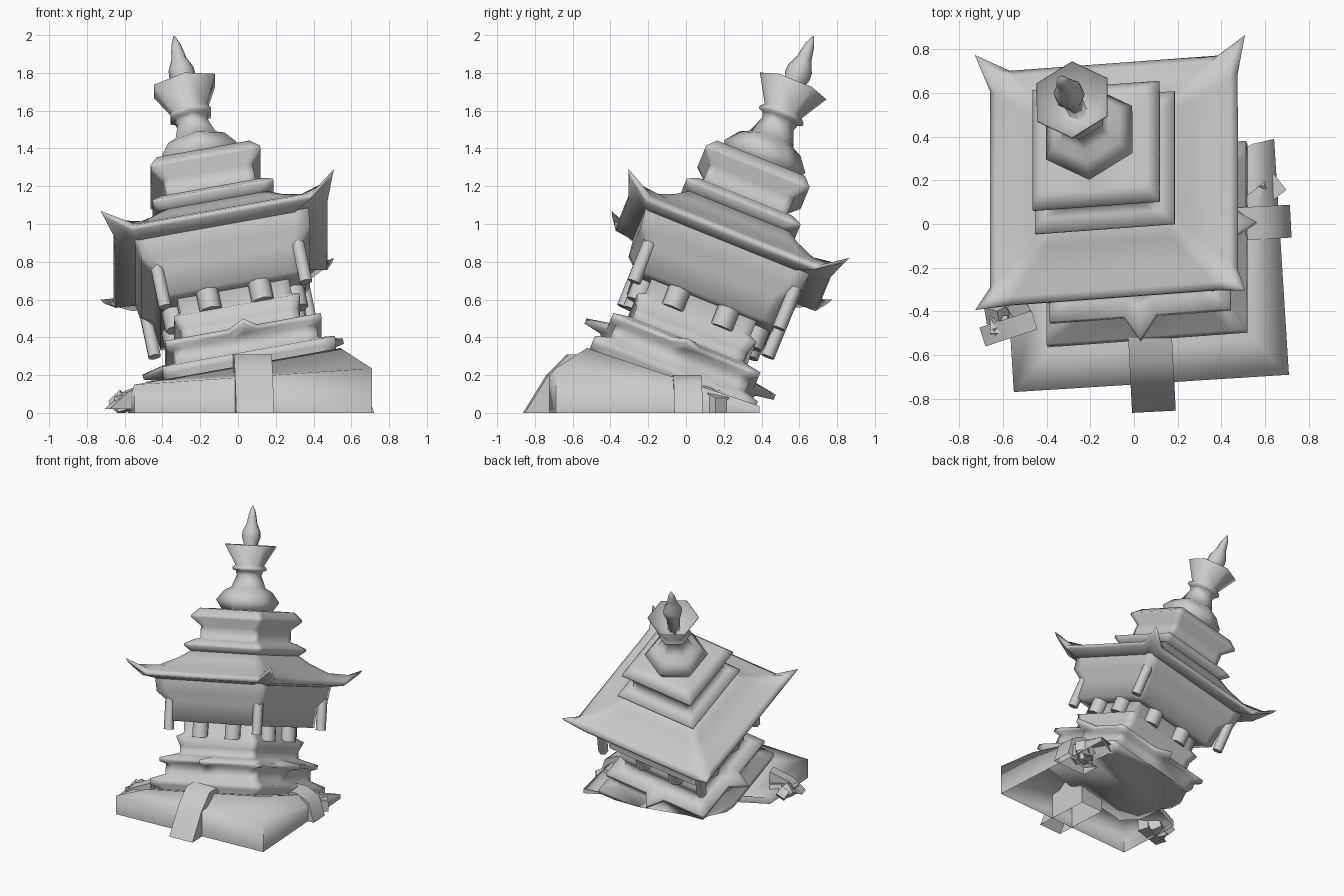
import bpy, bmesh, math, random
from mathutils import Matrix, Vector

if "Cube" in bpy.data.objects:
    bpy.data.objects.remove(bpy.data.objects["Cube"])
random.seed(4)

stone = bpy.data.materials.new("grey_stone")
stone.use_nodes = True
GREY = (0.6, 0.6, 0.6, 1)
stone.diffuse_color = GREY
stone.node_tree.nodes["Principled BSDF"].inputs["Base Color"].default_value = GREY

# Leaning frame shared by the whole tower
U = Vector((0.982, 0.072, 0.176)).normalized()
N = Vector((-0.19, 0.367, 0.911)).normalized()
V = N.cross(U).normalized()
U = V.cross(N)
FOOT = Vector((0.08, -0.132, 0.034))
LEAN = Matrix((U, V, N)).transposed().to_4x4()
LEAN.translation = FOOT


def finish(name, bm, matrix=None, clip=False, fill=True, angle=95):
    if matrix:
        bm.transform(matrix)
    bmesh.ops.recalc_face_normals(bm, faces=bm.faces)
    if clip:  # cut away whatever sinks into the ground
        cut = bmesh.ops.bisect_plane(bm, geom=bm.verts[:] + bm.edges[:] + bm.faces[:],
                                     plane_co=(0, 0, 0), plane_no=(0, 0, 1), clear_inner=True)
        edges = [e for e in cut["geom_cut"] if isinstance(e, bmesh.types.BMEdge)]
        if edges and fill:
            bmesh.ops.holes_fill(bm, edges=edges)
    mesh = bpy.data.meshes.new(name)
    bm.to_mesh(mesh)
    bm.free()
    mesh.materials.append(stone)
    ob = bpy.data.objects.new(name, mesh)
    bpy.context.collection.objects.link(ob)
    bpy.ops.object.select_all(action="DESELECT")
    ob.select_set(True)
    bpy.context.view_layer.objects.active = ob
    bpy.ops.object.shade_smooth_by_angle(angle=math.radians(angle))


def loft(name, rings, **kw):
    """Skin a stack of equal-length point rings and cap both ends."""
    bm = bmesh.new()
    loops = [[bm.verts.new(p) for p in r] for r in rings]
    for a, b in zip(loops, loops[1:]):
        for i in range(len(a)):
            j = (i + 1) % len(a)
            bm.faces.new((a[i], a[j], b[j], b[i]))
    bm.faces.new(loops[0])
    bm.faces.new(loops[-1])
    finish(name, bm, **kw)


def square(w, t, peak=0, flare=0, lift=0):
    """Square ring; peak pushes side middles out, flare and lift pull the corners."""
    pts = []
    for k in range(4):
        turn = Matrix.Rotation(k * math.pi / 2, 3, "Z")
        for s in (-1, -0.84, -0.18, 0, 0.18, 0.84):
            if s == -1:
                p = Vector((-w - flare, -w - flare, t + lift))
            else:
                p = Vector((s * w, -w - (peak if s == 0 else 0), t))
            pts.append(turn @ p)
    return pts


def polygon(r, t, n=6):
    return [(r * math.sin(2 * math.pi * i / n), r * math.cos(2 * math.pi * i / n), t) for i in range(n)]


def prism(name, outline, half, matrix):
    """Side outline in (depth, height), widened sideways, open below the ground."""
    loft(name, [[(x, d, h) for d, h in outline] for x in (-half, half)],
         matrix=matrix, clip=True, fill=False, angle=50)


# Lower body with stepped ledges and pointed side middles
body = [(0.42, -0.02), (0.42, 0.06), (0.465, 0.09), (0.465, 0.13),
        (0.385, 0.17), (0.385, 0.245, 0.06), (0.42, 0.26, 0.12), (0.42, 0.29, 0.12),
        (0.35, 0.315, 0.03), (0.315, 0.33), (0.315, 0.38), (0.34, 0.45),
        (0.30, 0.475), (0.30, 0.58)]
loft("lower_body", [square(*b) for b in body], matrix=LEAN, clip=True)

# Bracket block under the eaves
block = [(0.29, 0.56), (0.39, 0.56), (0.40, 0.71), (0.455, 0.77), (0.47, 0.89)]
loft("bracket_block", [square(*b) for b in block], matrix=LEAN)

# Swept roof with upturned corners
roof = [(0.45, 0.86), (0.57, 0.88, 0, 0.045, 0.09), (0.577, 0.905, 0, 0.052, 0.095),
        (0.545, 0.925, 0, 0.015, 0.035), (0.45, 0.965), (0.35, 1.025), (0.28, 1.085)]
loft("roof", [square(*r) for r in roof], matrix=LEAN)

# Two stepped tiers above the roof
tiers = [(0.28, 1.07), (0.325, 1.115), (0.325, 1.13), (0.27, 1.165), (0.24, 1.175),
         (0.24, 1.265), (0.295, 1.325), (0.295, 1.34), (0.25, 1.395)]
loft("upper_tiers", [square(*r) for r in tiers], matrix=LEAN)

# Six-sided cap, neck, ring and hollow flared crown
TOP = LEAN @ Matrix.Translation((-0.008, 0.015, 0))
spire = [(0.18, 1.385), (0.232, 1.46), (0.175, 1.535), (0.125, 1.56), (0.09, 1.65),
         (0.10, 1.68), (0.125, 1.69), (0.125, 1.705), (0.105, 1.725), (0.19, 1.87),
         (0.187, 1.872), (0.1, 1.74)]
loft("spire", [polygon(*r) for r in spire], matrix=TOP)
finial = [(0.045, 1.735), (0.05, 1.87), (0.07, 1.93), (0.067, 1.97), (0.04, 2.03), (0.033, 2.07),
          (0.025, 2.11), (0.004, 2.16)]
loft("finial", [polygon(r, t, 8) for r, t in finial], matrix=TOP)

# Columns, two to a side, and hanging corner posts
for k, side in enumerate(("front", "left", "back", "right")):
    turn = LEAN @ Matrix.Rotation(k * math.pi / 2, 4, "Z")
    for x in (-0.14, 0.14):
        move = turn @ Matrix.Translation((x, -0.325, 0))
        loft(side + "_column", [polygon(0.06, t, 8) for t in (0.45, 0.57)], matrix=move, angle=65)
for x in (-1, 1):
    for y, w, low in ((-1, 0.38, 0.495), (1, 0.425, 0.545)):
        move = LEAN @ Matrix.Translation((x * w, y * w, 0))
        loft("corner_post", [polygon(0.037, t) for t in (low, low + 0.235)], matrix=move, angle=65)

# Plinth: hollow wedge, tilted rim, back left corner lost in the ground
SPIN = Matrix.Rotation(math.radians(3.6), 3, "Z")
corners = [(-0.63, -0.63), (0.63, -0.63), (0.63, 0.45), (-0.63, -0.1)]
ground = [SPIN @ Vector((x, y, 0)) + Vector((0.04, -0.1, 0)) for x, y in corners]
rim = [Vector((p.x, p.y, max(0.02, 0.085 + 0.08 * (p.x - 0.08) - 0.18 * (p.y + 0.13)))) for p in ground]
crest = [LEAN @ Vector((x * 0.48, y * 0.48, 0.05)) for x, y in ((-1, -1), (1, -1), (1, 1), (-1, 0))]
for p in crest:
    p.z = max(p.z, 0.03)
bm = bmesh.new()
loops = [[bm.verts.new(p) for p in ring] for ring in (ground, rim, crest)]
for a, b in zip(loops, loops[1:]):
    for i in range(4):
        bm.faces.new((a[i], a[i - 1], b[i - 1], b[i]))
bm.faces.new(loops[-1])
finish("plinth", bm, angle=85)


def place(x, y, deg, z=0):
    return Matrix.Translation((x, y, z)) @ Matrix.Rotation(math.radians(deg), 4, "Z")


# Stair ramps at the front and side, their undersides sunk in the ground
prism("front_ramp", [(-0.41, -0.01), (-0.28, 0.2), (-0.17, 0.31), (0.05, 0.31), (0.05, -0.01)],
      0.1, place(0.07, -0.455, 3))
prism("side_ramp", [(-0.25, -0.01), (-0.2, 0.15), (-0.1, 0.2), (0.05, 0.2), (0.05, -0.01)],
      0.075, place(0.47, 0, 93))
prism("broken_ramp", [(-0.15, 0.02), (-0.05, 0.11), (0.1, 0.17), (0.1, 0.02)], 0.045, place(-0.55, -0.47, -72))

# Loose slabs and rubble beside the plinth
prism("fallen_slab", [(-0.1, -0.01), (-0.1, 0.15), (0.1, 0.08), (0.1, -0.01)], 0.045, place(0.59, 0.13, -52))
for cx, cy in ((-0.57, -0.42), (0.58, 0.1)):
    for i in range(6):
        bm = bmesh.new()
        bmesh.ops.create_cube(bm, size=random.uniform(0.05, 0.09))
        spot = Matrix.Translation((cx + random.uniform(-0.06, 0.06), cy + random.uniform(-0.1, 0.08), 0.05))
        spin = Matrix.Rotation(random.uniform(0, 3), 4, (random.random(), random.random(), 1))
        finish("rubble", bm, matrix=spot @ spin, clip=True, angle=30)
